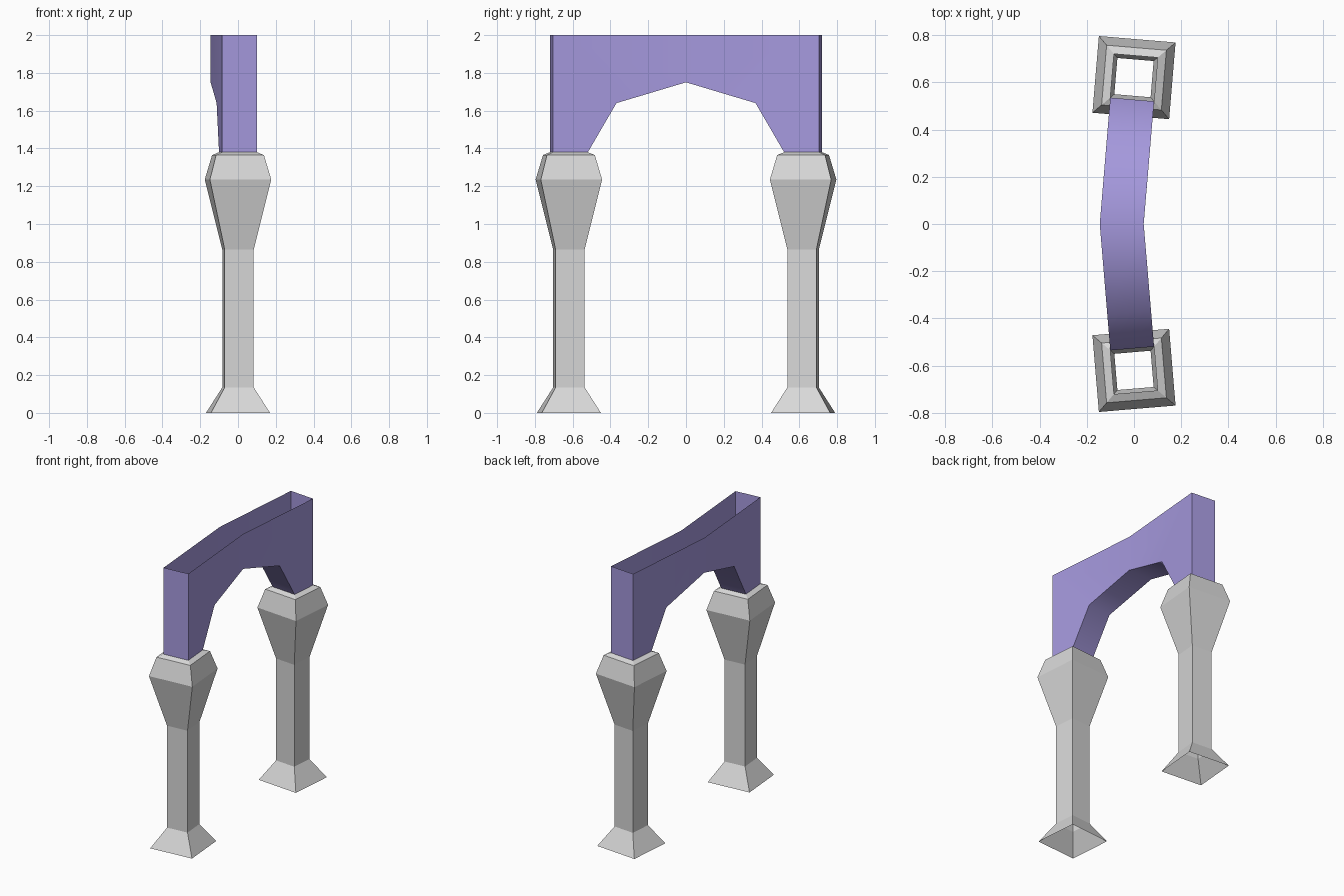
import bpy
import bmesh
from math import radians, cos, sin

if "Cube" in bpy.data.objects:
    bpy.data.objects.remove(bpy.data.objects["Cube"])

TURN = radians(-4.8)      # each half of the arch is turned by this angle
COLUMN_Y = 0.62           # distance of a column axis from the middle
ARCH_HALF = 0.093         # half the width of the arch


def make_material(name, rgb):
    mat = bpy.data.materials.new(name)
    mat.use_nodes = True
    mat.diffuse_color = (*rgb, 1)
    mat.node_tree.nodes["Principled BSDF"].inputs["Base Color"].default_value = (*rgb, 1)
    return mat


def place(x, y, z):
    """Turn a point about the back column's axis."""
    return (x * cos(TURN) - y * sin(TURN),
            COLUMN_Y + x * sin(TURN) + y * cos(TURN), z)


def finish(name, bm, mat):
    mesh = bpy.data.meshes.new(name)
    bm.to_mesh(mesh)
    bm.free()
    mesh.materials.append(mat)
    obj = bpy.data.objects.new(name, mesh)
    bpy.context.collection.objects.link(obj)
    # The front half mirrors the back half
    mirror = obj.modifiers.new("front_half", 'MIRROR')
    mirror.use_axis = (False, True, False)
    return obj


stone = make_material("pale_stone", (0.69, 0.69, 0.69))
purple = make_material("lavender", (0.38, 0.32, 0.73))

# Columns: open square tubes lofted through (half width, height)
column_profile = [(0.157, 0), (0.077, 0.135), (0.077, 0.865),
                  (0.163, 1.235), (0.127, 1.365), (ARCH_HALF, 1.38)]
corners = [(-1, -1), (1, -1), (1, 1), (-1, 1)]
bm = bmesh.new()
rings = [[bm.verts.new(place(h * cx, h * cy, z)) for cx, cy in corners]
         for h, z in column_profile]
for low, high in zip(rings, rings[1:]):
    for i in range(4):
        j = (i + 1) % 4
        bm.faces.new((low[i], low[j], high[j], high[i]))
finish("columns", bm, stone)

# Arch: thin bent walls, underside and end wall, open at the top and the feet
underside = [(-0.245, 1.64), (-ARCH_HALF, 1.38)]
outer = [(ARCH_HALF, 1.38), (ARCH_HALF, 2)]
bm = bmesh.new()
sides = []
for x in (-ARCH_HALF, ARCH_HALF):
    middle_x = -0.052 + x
    crown = bm.verts.new((middle_x, 0, 1.75))
    path = [crown] + [bm.verts.new(place(x, y, z)) for y, z in underside + outer]
    path.append(bm.verts.new((middle_x, 0, 2)))
    sides.append(path)
left, right = sides
bm.faces.new(left)
bm.faces.new(right[::-1])
for i in (0, 1, 3):       # two underside panels and the end wall
    bm.faces.new((left[i + 1], left[i], right[i], right[i + 1]))
bmesh.ops.recalc_face_normals(bm, faces=bm.faces)
if next(f for f in bm.faces if set(right) == set(f.verts)).normal.x < 0:
    bmesh.ops.reverse_faces(bm, faces=bm.faces)
arch = finish("arch", bm, purple)

# Soften the underside and the bend, keeping the corners crisp
bpy.ops.object.select_all(action='DESELECT')
arch.select_set(True)
bpy.context.view_layer.objects.active = arch
bpy.ops.object.shade_smooth_by_angle(angle=radians(50))
